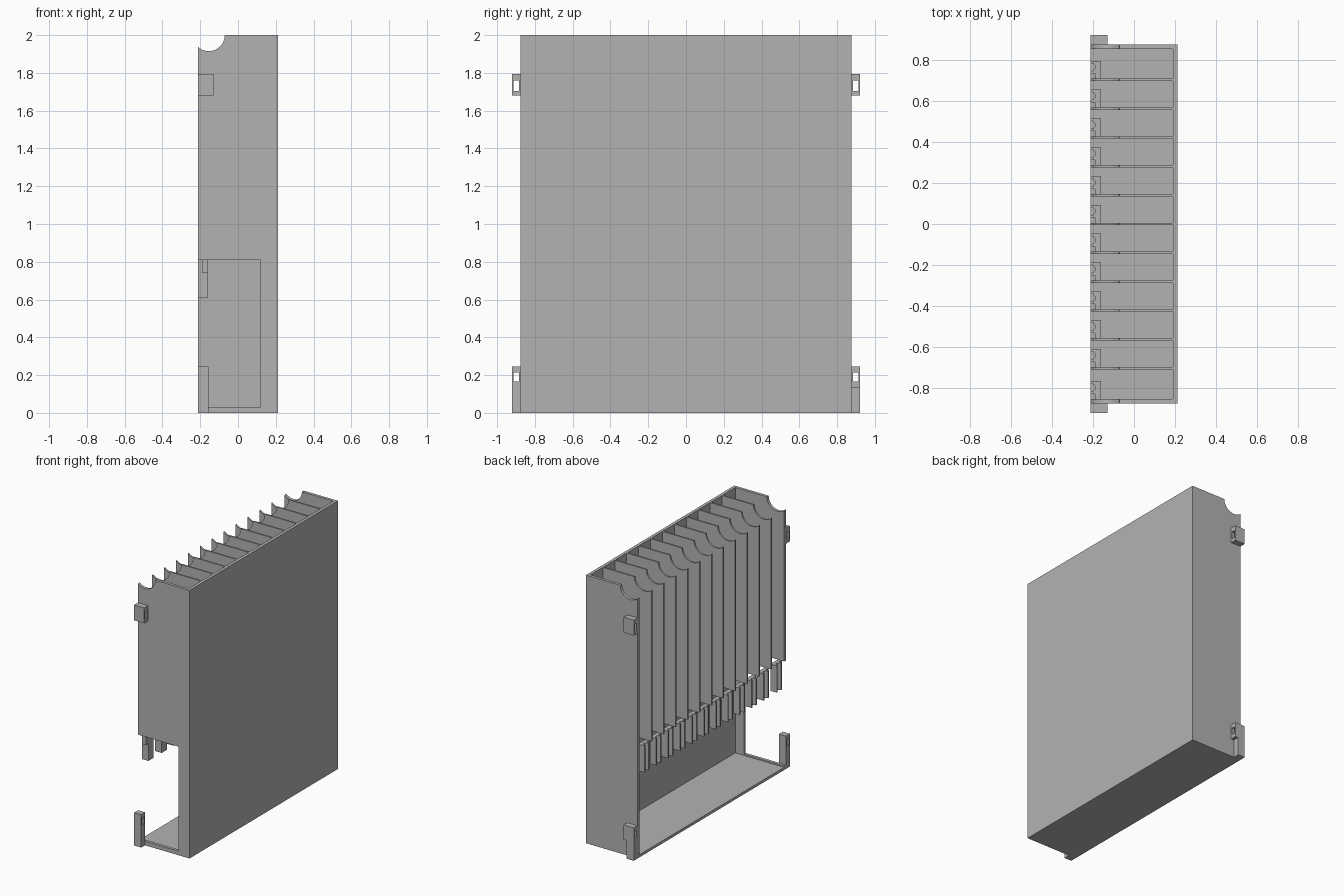
import bpy, bmesh, math

cube = bpy.data.objects.get("Cube")
if cube:
    bpy.data.objects.remove(cube, do_unlink=True)

grey = bpy.data.materials.new("plain_grey")
grey.use_nodes = True
grey.diffuse_color = (0.45, 0.45, 0.45, 1)
grey.node_tree.nodes["Principled BSDF"].inputs["Base Color"].default_value = (0.45, 0.45, 0.45, 1)

X0, X1, Y1, TOP = -0.213, 0.213, 0.875, 2.0
SHELF = 0.81          # underside of the dividers
PITCH, THICK = 0.1405, 0.012


def finish(name, bm):
    bmesh.ops.recalc_face_normals(bm, faces=bm.faces)
    mesh = bpy.data.meshes.new(name)
    bm.to_mesh(mesh)
    bm.free()
    mesh.materials.append(grey)
    obj = bpy.data.objects.new(name, mesh)
    bpy.context.collection.objects.link(obj)
    return obj


def extrude(bm, points, vec):
    """Add a flat outline pushed along a vector."""
    face = bm.faces.new([bm.verts.new(p) for p in points])
    result = bmesh.ops.extrude_face_region(bm, geom=[face], use_keep_orig=True)
    verts = [v for v in result["geom"] if isinstance(v, bmesh.types.BMVert)]
    bmesh.ops.translate(bm, verts=verts, vec=vec)


def add_box(bm, x, y, z):
    a, b = sorted(y)
    extrude(bm, [(x[0], a, z[0]), (x[1], a, z[0]), (x[1], a, z[1]), (x[0], a, z[1])],
            (0, b - a, 0))


def box(name, x, y, z):
    bm = bmesh.new()
    add_box(bm, x, y, z)
    return finish(name, bm)


def scallop():
    """Top edge from the right corner to the open side, with a finger notch."""
    cx, r = -0.155, 0.085
    end = math.pi + math.acos((cx - X0) / r)
    pts = [(X1, TOP)]
    for i in range(17):
        a = 2 * math.pi + (end - 2 * math.pi) * i / 16
        pts.append((cx + r * math.cos(a), TOP + r * math.sin(a)))
    return pts


def panel(name, lower, y, thick):
    """Upright panel across the depth, with the notched top."""
    bm = bmesh.new()
    extrude(bm, [(x, y, z) for x, z in lower + scallop()], (0, thick, 0))
    return finish(name, bm)


# Case
box("side_wall", (0.19, X1), (-Y1, Y1), (0, TOP))
box("base", (X0, X1), (-Y1, Y1), (0, 0.02))
panel("back_wall", [(X0, 0), (X1, 0)], Y1 - 0.022, 0.022)
panel("front_wall", [(X0, SHELF), (0.12, SHELF), (0.12, 0.03), (X0, 0.03),
                     (X0, 0), (X1, 0)], -Y1, 0.022)

# Dividers
dividers = [k * PITCH for k in range(-5, 6)]
for y in dividers:
    panel("divider", [(X0, SHELF), (X1 - 0.01, SHELF)], y - THICK / 2, THICK)

# Grooved stop tabs hanging at the foot of each slot
for edge in [-Y1 + 0.022] + [y + THICK / 2 for y in dividers]:
    y0, y1 = edge + 0.025, edge + 0.087
    mid = (y0 + y1) / 2
    arc = [(X0 + 0.025 * math.sin(math.pi * i / 8), mid - 0.02 * math.cos(math.pi * i / 8))
           for i in range(9)]
    outline = [(X0, y0)] + arc + [(X0, y1), (-0.16, y1), (-0.16, y0)]
    bm = bmesh.new()
    extrude(bm, [(x, y, 0.61) for x, y in outline], (0, 0, SHELF - 0.61))
    add_box(bm, (-0.19, -0.16), (edge - 0.005, y0), (0.74, SHELF))
    finish("slot_tab", bm)


# Mounting loops on both ends
def loop(name, side, x, z, hole):
    inner, outer = side * (Y1 - 0.002), side * 0.92
    bm = bmesh.new()
    add_box(bm, x, (inner, outer), (z[0], hole[0]))
    add_box(bm, x, (inner, outer), (hole[1], z[1]))
    add_box(bm, x, (inner, side * 0.885), hole)
    add_box(bm, x, (side * 0.912, outer), hole)
    finish(name, bm)


for side, label in ((-1, "front"), (1, "back")):
    loop(label + "_upper_loop", side, (X0, -0.13), (1.68, 1.795), (1.705, 1.76))
    right = -0.155 if side < 0 else -0.13
    loop(label + "_lower_loop", side, (X0, right), (0.135, 0.245), (0.165, 0.215))
    box(label + "_lower_leg", (X0, -0.155), (side * (Y1 - 0.002), side * 0.92), (0, 0.135))
